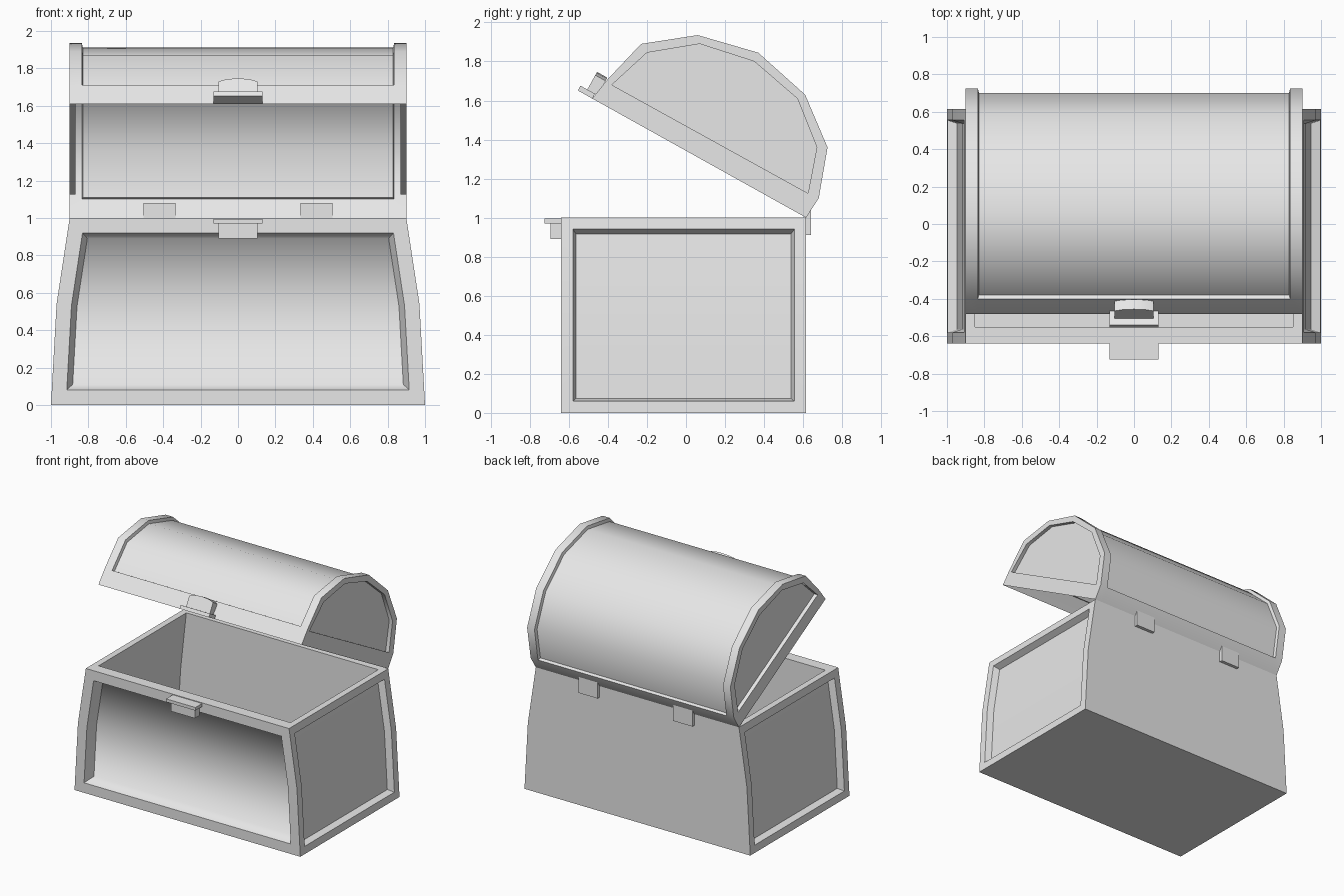
import bpy, bmesh, math
from mathutils import Vector

cube = bpy.data.objects.get("Cube")
if cube:
    bpy.data.objects.remove(cube, do_unlink=True)

# One plain grey for the whole chest
grey = bpy.data.materials.new("light_grey")
grey.use_nodes = True
grey.diffuse_color = (0.8, 0.8, 0.8, 1)
grey.node_tree.nodes["Principled BSDF"].inputs["Base Color"].default_value = (0.8, 0.8, 0.8, 1)


def finish(name, bm, soft_verts=(), limit=40):
    """Smooth shading; edges over the limit stay sharp unless both ends are soft."""
    soft = set(soft_verts)
    for f in bm.faces:
        f.smooth = True
    for e in bm.edges:
        is_soft = e.verts[0] in soft and e.verts[1] in soft
        e.smooth = is_soft or e.calc_face_angle(0) < math.radians(limit)
    mesh = bpy.data.meshes.new(name)
    bm.to_mesh(mesh)
    bm.free()
    mesh.materials.append(grey)
    ob = bpy.data.objects.new(name, mesh)
    bpy.context.collection.objects.link(ob)
    return ob


def prism(name, outline, place, near, far):
    """Extrude a flat outline between two depths; place maps (a, b, depth) to space."""
    bm = bmesh.new()
    rings = [[bm.verts.new(place(a, b, d)) for a, b in outline] for d in (near, far)]
    bm.faces.new(rings[0])
    bm.faces.new(rings[1])
    n = len(outline)
    for i in range(n):
        j = (i + 1) % n
        bm.faces.new((rings[0][i], rings[0][j], rings[1][j], rings[1][i]))
    bmesh.ops.recalc_face_normals(bm, faces=bm.faces)
    return finish(name, bm)


def box(name, x0, x1, y0, y1, z0, z1):
    outline = [(x0, z0), (x1, z0), (x1, z1), (x0, z1)]
    return prism(name, outline, lambda a, b, d: (a, d, b), y0, y1)


# ---- Chest body: tapered outer walls, rim, inner walls and floor ----
bm = bmesh.new()
FRONT, BACK = -0.64, 0.615


def ring(half, y0, y1, z):
    return [bm.verts.new((x, y, z)) for x, y in
            ((-half, y0), (half, y0), (half, y1), (-half, y1))]


outer = [ring(h, FRONT, BACK, z) for h, z in ((1, 0), (0.97, 0.54), (0.9, 1))]
inner = [ring(h, -0.55, 0.56, z) for h, z in ((0.85, 1), (0.90, 0.54), (0.93, 0.05))]
walls = [[] for _ in range(4)]
loops = outer + inner
for k in range(len(loops) - 1):
    for i in range(4):
        j = (i + 1) % 4
        f = bm.faces.new((loops[k][i], loops[k][j], loops[k + 1][j], loops[k + 1][i]))
        if k < 2:
            walls[i].append(f)
bm.faces.new(reversed(outer[0]))
bm.faces.new(inner[-1])
bm.normal_update()
soft = [v for r in outer for v in r]

# Recessed panels on front and sides, a flush border on the back
for side, border, slope, depth in ((0, 0.08, 0.03, 0.08), (1, 0.06, 0.017, 0.05),
                                   (2, 0.06, 0, 0), (3, 0.06, 0.017, 0.05)):
    bmesh.ops.inset_region(bm, faces=walls[side], thickness=border, use_even_offset=True)
    if depth:
        bmesh.ops.inset_region(bm, faces=walls[side], thickness=slope, depth=-depth,
                               use_even_offset=True)
finish("chest_body", bm, soft)

# ---- Open lid: arched shell seen in (y, z), from the hinge over to the front ----
arch = [(0.615, 1.0), (0.68, 1.10), (0.725, 1.36), (0.61, 1.63), (0.37, 1.845),
        (0.06, 1.935), (-0.23, 1.89), (-0.40, 1.71), (-0.48, 1.61)]
end_panel = [(0.625, 1.125), (0.67, 1.36), (0.57, 1.61), (0.35, 1.80),
             (0.07, 1.89), (-0.20, 1.845), (-0.38, 1.68)]
bm = bmesh.new()
columns = [[bm.verts.new((x, y, z)) for y, z in arch] for x in (-0.9, -0.835, 0.835, 0.9)]
barrel = []
last = len(arch) - 1
for c in range(3):
    for i in range(last):
        a, b = columns[c], columns[c + 1]
        f = bm.faces.new((a[i], a[i + 1], b[i + 1], b[i]))
        if c == 1 and 0 < i < last - 1:
            barrel.append(f)

# End frames with sunken panels
for sign, rim in ((-1, columns[0]), (1, columns[3])):
    edge, deep = [[bm.verts.new((sign * x, y, z)) for y, z in end_panel] for x in (0.9, 0.87)]

    def face(*vs):
        bm.faces.new(vs if sign > 0 else vs[::-1])

    face(rim[0], rim[1], edge[0], edge[-1], rim[-2], rim[-1])
    for i in range(len(edge) - 1):
        face(rim[i + 1], rim[i + 2], edge[i + 1], edge[i])
    for i in range(len(edge)):
        j = (i + 1) % len(edge)
        face(edge[i], edge[j], deep[j], deep[i])
    face(*deep)
bm.normal_update()
bmesh.ops.inset_region(bm, faces=barrel, thickness=0.006, depth=-0.024, use_even_offset=True)
finish("lid", bm)

# ---- Lid latch, set square to the tilted lid ----
corner = Vector((0, *arch[-1]))
out = (corner - Vector((0, *arch[0]))).normalized()
up = Vector((0, -out.z, out.y)) * -1


def on_lid(a, b, d):
    return corner + Vector((a, 0, 0)) + up * b + out * d


prism("lid_latch_plate", [(-0.13, 0), (0.13, 0), (0.13, 0.028), (-0.13, 0.028)],
      on_lid, 0, 0.085)
prism("lid_latch_block", [(-0.105, 0.028), (0.105, 0.028), (0.105, 0.112), (0.06, 0.126),
                          (0, 0.131), (-0.06, 0.126), (-0.105, 0.112)],
      on_lid, -0.015, 0.045)

# ---- Body latch and hinges ----
box("body_latch_plate", -0.13, 0.13, -0.725, FRONT, 0.97, 0.995)
box("body_latch_block", -0.105, 0.105, -0.695, FRONT, 0.89, 0.97)
for name, x in (("right_hinge", -0.42), ("left_hinge", 0.42)):
    box(name, x - 0.085, x + 0.085, BACK, 0.64, 0.91, 1.08)
